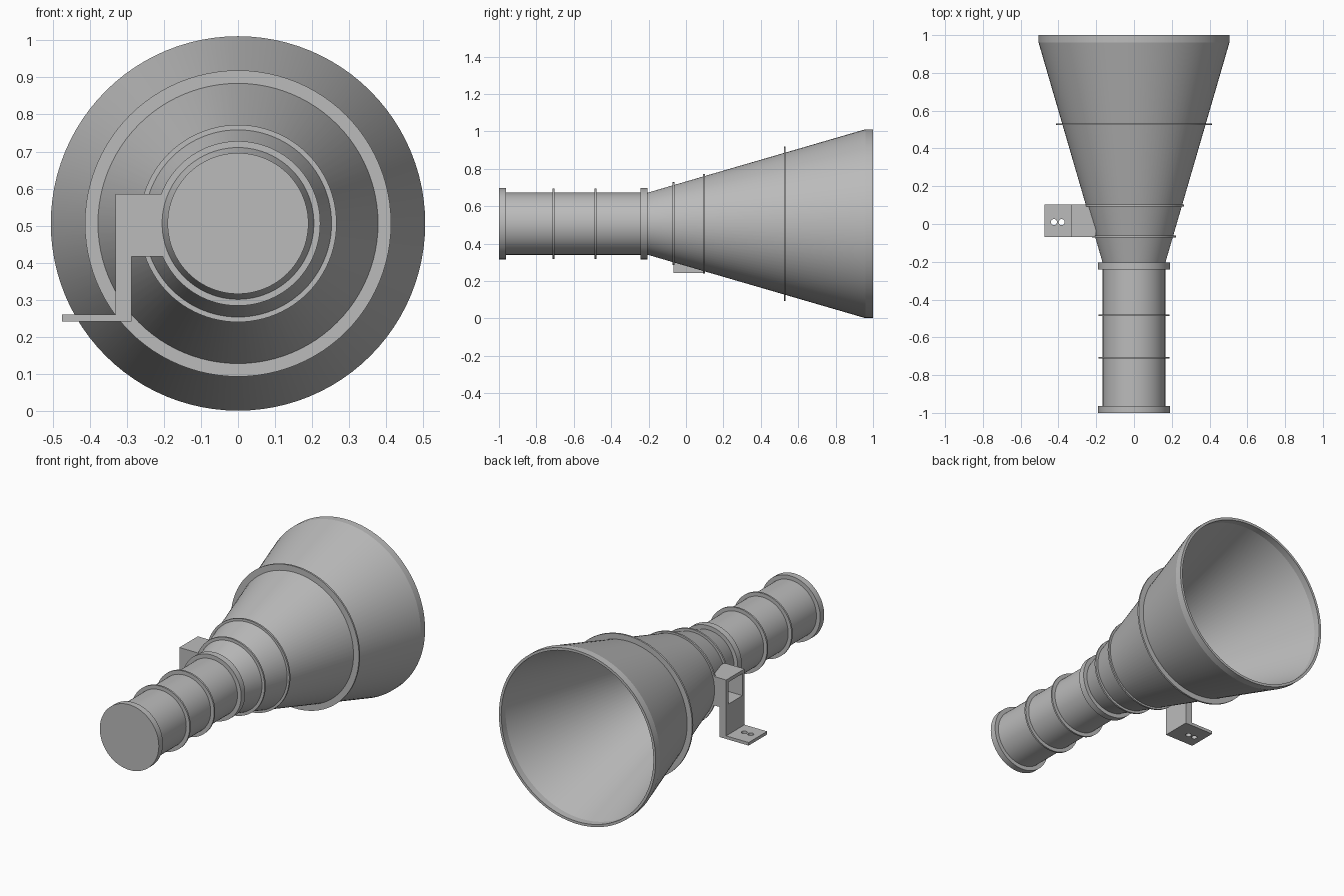
import bpy, bmesh, math
from mathutils import Matrix, Vector

cube = bpy.data.objects.get("Cube")
if cube:
    bpy.data.objects.remove(cube, do_unlink=True)

AXIS_Z = 0.506
SIDES = 96

metal = bpy.data.materials.new("grey metal")
metal.use_nodes = True
grey = (0.5, 0.5, 0.5, 1)
metal.diffuse_color = grey
metal.node_tree.nodes["Principled BSDF"].inputs["Base Color"].default_value = grey


def finish(name, bm):
    bmesh.ops.recalc_face_normals(bm, faces=bm.faces)
    mesh = bpy.data.meshes.new(name)
    bm.to_mesh(mesh)
    bm.free()
    obj = bpy.data.objects.new(name, mesh)
    bpy.context.collection.objects.link(obj)
    mesh.materials.append(metal)
    return obj


def lathe(name, profile, closed=False):
    """Turn (y, radius) points around the long axis."""
    bm = bmesh.new()
    verts = [bm.verts.new((0, y, AXIS_Z + r)) for y, r in profile]
    edges = [bm.edges.new(pair) for pair in zip(verts, verts[1:])]
    if closed:
        edges.append(bm.edges.new((verts[-1], verts[0])))
    bmesh.ops.spin(bm, geom=verts + edges, cent=(0, 0, AXIS_Z), axis=(0, 1, 0),
                   angle=math.tau, steps=SIDES, use_duplicate=False)
    bmesh.ops.remove_doubles(bm, verts=bm.verts, dist=0.0001)
    obj = finish(name, bm)
    bpy.ops.object.select_all(action='DESELECT')
    obj.select_set(True)
    bpy.context.view_layer.objects.active = obj
    bpy.ops.object.shade_smooth_by_angle(angle=math.radians(12))
    return obj


def ring(name, y0, y1, inner, outer):
    return lathe(name, [(y0, inner), (y0, outer), (y1, outer), (y1, inner)], True)


def box(name, low, high):
    low, high = Vector(low), Vector(high)
    bm = bmesh.new()
    bmesh.ops.create_cube(bm, size=1, matrix=Matrix.Translation((low + high) / 2)
                          @ Matrix.Diagonal((high - low).to_4d()))
    return finish(name, bm)


def cut(obj, cutter):
    """Subtract the cutter, bake the result and drop the cutter."""
    cutter.hide_render = True
    mod = obj.modifiers.new("cut", 'BOOLEAN')
    mod.operation = 'DIFFERENCE'
    mod.solver = 'EXACT'
    mod.object = cutter
    bpy.context.view_layer.objects.active = obj
    bpy.ops.object.modifier_apply(modifier=mod.name)
    bpy.data.objects.remove(cutter, do_unlink=True)


# Hollow horn: closed tube opening into a flared cone with a short lip
lathe("horn_body", [
    (-1.0, 0), (-1.0, 0.166), (-0.205, 0.166), (0.96, 0.505), (1.0, 0.505),
    (1.0, 0.49), (0.96, 0.49), (-0.205, 0.151), (-0.985, 0.151), (-0.985, 0)])

# Thick flanges on the tube
ring("end_flange", -1.0, -0.963, 0.155, 0.19)
ring("neck_flange", -0.242, -0.205, 0.155, 0.19)

# Thin stiffening rings: position, inner and outer radius
for i, (y, inner, outer) in enumerate([(-0.708, 0.155, 0.188), (-0.483, 0.155, 0.188),
                                       (-0.067, 0.195, 0.222), (0.097, 0.243, 0.266),
                                       (0.528, 0.37, 0.413)]):
    ring(f"stiffening_ring_{i + 1}", y - 0.005, y + 0.005, inner, outer)

# Side bracket: L profile with an arm that reaches the horn
Y0, Y1 = -0.068, 0.102
outline = [(-0.475, 0.242), (-0.287, 0.242), (-0.287, 0.417), (-0.2, 0.417),
           (-0.2, 0.585), (-0.33, 0.585), (-0.33, 0.26), (-0.475, 0.26)]
bm = bmesh.new()
face = bm.faces.new([bm.verts.new((x, Y0, z)) for x, z in outline])
new = bmesh.ops.extrude_face_region(bm, geom=[face])["geom"]
bmesh.ops.translate(bm, vec=(0, Y1 - Y0, 0),
                    verts=[g for g in new if isinstance(g, bmesh.types.BMVert)])
bracket = finish("mounting_bracket", bm)

# Square opening through the arm
cut(bracket, box("arm_cutter", (-0.4, Y0 + 0.02, 0.437), (-0.1, Y1 - 0.02, 0.565)))

# Two screw holes in the foot
for x in (-0.424, -0.383):
    bm = bmesh.new()
    bmesh.ops.create_cone(bm, cap_ends=True, segments=24, radius1=0.016, radius2=0.016,
                          depth=0.1, matrix=Matrix.Translation((x, 0.01, 0.25)))
    cut(bracket, finish("screw_cutter", bm))
